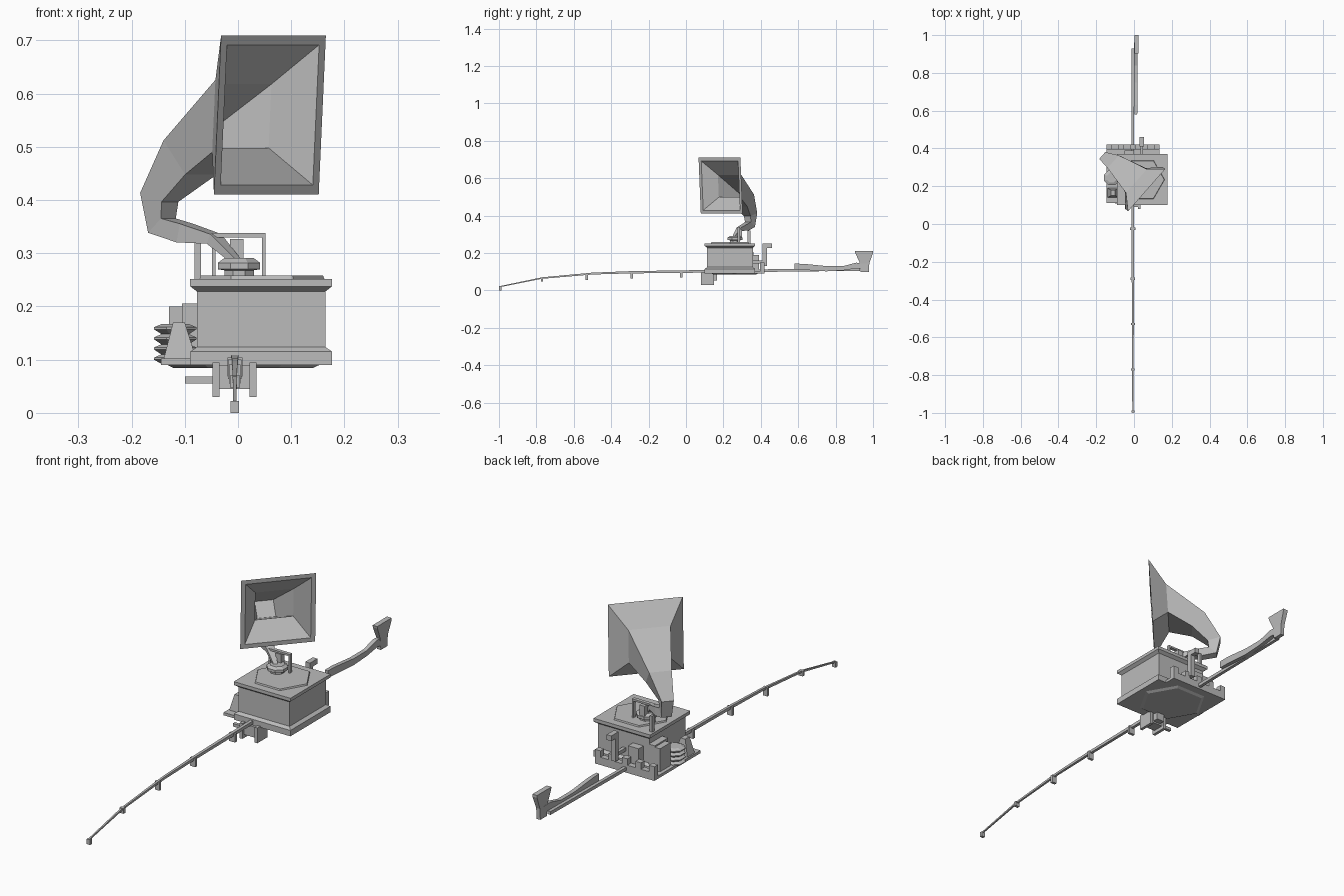
import bpy, bmesh, math
from mathutils import Vector

cube = bpy.data.objects.get("Cube")
if cube:
    bpy.data.objects.remove(cube, do_unlink=True)

grey = bpy.data.materials.new("plain grey")
grey.use_nodes = True
COLOUR = (0.5, 0.5, 0.5, 1)
grey.diffuse_color = COLOUR
grey.node_tree.nodes["Principled BSDF"].inputs["Base Color"].default_value = COLOUR


def loft(name, rings):
    """Skin a closed solid over rings that share one vertex count."""
    bm = bmesh.new()
    loops = [[bm.verts.new(p) for p in ring] for ring in rings]
    n = len(loops[0])
    for a, b in zip(loops, loops[1:]):
        for i in range(n):
            j = (i + 1) % n
            bm.faces.new((a[i], a[j], b[j], b[i]))
    bm.faces.new(loops[0][::-1])
    bm.faces.new(loops[-1])
    bmesh.ops.recalc_face_normals(bm, faces=bm.faces)
    mesh = bpy.data.meshes.new(name)
    bm.to_mesh(mesh)
    bm.free()
    mesh.materials.append(grey)
    obj = bpy.data.objects.new(name, mesh)
    bpy.context.collection.objects.link(obj)
    return obj


def rect(x, y, z, inset=0):
    (x0, x1), (y0, y1) = x, y
    i = inset
    return [(x0 + i, y0 + i, z), (x1 - i, y0 + i, z), (x1 - i, y1 - i, z), (x0 + i, y1 - i, z)]


def box(name, x, y, z):
    return loft(name, [rect(x, y, z[0]), rect(x, y, z[1])])


def turned(name, cx, cy, sides, profile, turn=0.0):
    """Upright faceted solid from (radius, z) pairs."""
    angles = [2 * math.pi * i / sides + turn for i in range(sides)]
    return loft(name, [[(cx + r * math.cos(a), cy + r * math.sin(a), z) for a in angles]
                       for r, z in profile])


def beam(name, cx, stations):
    """Bar running along y from (y, bottom, top, half width) stations."""
    return loft(name, [[(cx - w, y, a), (cx + w, y, a), (cx + w, y, b), (cx - w, y, b)]
                       for y, a, b, w in stations])


# Cabinet: plinth, body, lid as one stepped solid
CX, CY = (-0.09, 0.177), (0.1, 0.37)
steps = [(0.09, 0), (0.115, 0), (0.124, 0.013), (0.228, 0.013), (0.238, 0), (0.252, 0)]
loft("cabinet", [rect(CX, CY, z, i) for z, i in steps])
turned("top_plate", 0.045, 0.235, 6, [(0.118, 0.25), (0.115, 0.258)])

# Turntable and bracket
turned("turntable", 0.002, 0.262, 8,
       [(0.03, 0.256), (0.03, 0.268), (0.043, 0.27), (0.043, 0.282), (0.03, 0.291)], math.pi / 8)
box("spindle_block", (-0.015, 0.01), (0.275, 0.3), (0.28, 0.327))
for side, x in (("right", -0.049), ("left", 0.045)):
    box(side + "_bracket_post", (x, x + 0.007), (0.275, 0.29), (0.257, 0.338))
box("bracket_bar", (-0.049, 0.052), (0.275, 0.29), (0.33, 0.338))
box("lid_post", (-0.082, -0.07), (0.33, 0.345), (0.25, 0.32))

# Horn: inner skin, rim, outer skin and curling neck in one loft
SIDE = Vector((0.66, 0.75, 0)).normalized()
LEAN = Vector((0.045, -0.04, 1)).normalized()
path = [((0.06, 0.185, 0.56), 0.149, 0.15), ((0.01, 0.23, 0.558), 0.084, 0.068),
        ((-0.09, 0.312, 0.48), 0.045, 0.042), ((-0.148, 0.345, 0.405), 0.024, 0.028),
        ((-0.143, 0.342, 0.352), 0.021, 0.021), ((-0.1, 0.318, 0.338), 0.019, 0.018),
        ((-0.045, 0.285, 0.327), 0.016, 0.01), ((-0.004, 0.258, 0.286), 0.008, 0.006)]
centres = [Vector(p[0]) for p in path]


def horn_ring(i, shrink=0.0):
    c, (_, w, h) = centres[i], path[i]
    up = LEAN
    if i > 1:
        ahead = centres[min(i + 1, len(path) - 1)] - c
        tangent = (c - centres[i - 1]).normalized() + ahead.normalized()
        up = SIDE.cross(tangent).normalized()
    w, h = w - shrink, h - shrink
    return [c + SIDE * (a * w) + up * (b * h) for a, b in ((-1, -1), (1, -1), (1, 1), (-1, 1))]


loft("horn", [horn_ring(2, 0.008), horn_ring(1, 0.008), horn_ring(0, 0.018)]
     + [horn_ring(i) for i in range(len(path))])

# Under frame and rear battlement
FX, FY = (-0.145, 0.135), (0.11, 0.42)
box("under_frame", FX, FY, (0.09, 0.102))
turned("bottom_plate", 0.01, 0.26, 6, [(0.13, 0.084), (0.145, 0.091)])
box("rear_wall", FX, (0.395, 0.42), (0.09, 0.123))
for i in range(5):
    x = FX[0] + i * 0.0635
    box(f"rear_merlon_{i + 1}", (x, x + 0.026), (0.395, 0.42), (0.12, 0.15))
box("rear_block", (-0.05, 0.0), (0.355, 0.39), (0.1, 0.19))

# Crank at the back
box("crank_post", (0.03, 0.052), (0.41, 0.432), (0.13, 0.25))
box("crank_grip", (0.03, 0.052), (0.41, 0.46), (0.228, 0.25))
box("crank_axle", (0.034, 0.048), (0.35, 0.425), (0.145, 0.16))

# Side fittings
ridges = [(0.028, 0.092)]
for i in range(4):
    z = 0.092 + i * 0.019
    ridges += [(0.043, z + 0.008), (0.043, z + 0.012), (0.028, z + 0.018)]
turned("ridged_stack", -0.118, 0.245, 8, ridges, math.pi / 8)
box("side_block_outer", (-0.13, -0.105), (0.29, 0.36), (0.1, 0.2))
box("side_block_inner", (-0.105, -0.075), (0.27, 0.36), (0.1, 0.206))
loft("side_wedge", [rect((-0.14, -0.078), (0.14, 0.19), 0.1),
                    rect((-0.122, -0.1), (0.15, 0.18), 0.17)])

# Reel hanging under the front
for side, x in (("right", -0.048), ("left", 0.022)):
    box(side + "_reel_plate", (x, x + 0.013), (0.08, 0.15), (0.03, 0.095))
box("reel_core", (-0.036, 0.023), (0.09, 0.14), (0.045, 0.09))
box("reel_back", (-0.025, 0.012), (0.14, 0.165), (0.052, 0.092))
box("reel_handle", (-0.1, -0.04), (0.108, 0.122), (0.055, 0.068))

# Rod tapering forward, with line guides
ROD_X = -0.006
spine = [(-1.0, 0.019, 0.003), (-0.77, 0.066, 0.004), (-0.5, 0.09, 0.005),
         (-0.29, 0.097, 0.006), (0.1, 0.102, 0.007), (0.93, 0.112, 0.007)]
beam("rod", ROD_X, [(y, z - r, z + r, r) for y, z, r in spine])
for i, (y, z) in enumerate([(-0.993, 0.018), (-0.77, 0.066), (-0.53, 0.087),
                            (-0.29, 0.096), (-0.025, 0.1)]):
    w = 0.008 + 0.0015 * i
    drop = 0.018 if i < 2 else 0.032
    box(f"line_guide_{i + 1}", (ROD_X - w, ROD_X + w), (y - 0.006, y + 0.006),
        (z - drop, z + 0.004))

# Stock and flared butt
beam("stock", 0.01, [(0.58, 0.112, 0.143, 0.007), (0.63, 0.11, 0.142, 0.009),
                     (0.75, 0.102, 0.13, 0.009), (0.84, 0.107, 0.13, 0.009),
                     (0.91, 0.118, 0.148, 0.009), (0.96, 0.114, 0.146, 0.009)])
loft("butt", [rect((0.002, 0.02), (0.933, 0.978), 0.098),
              rect((0.002, 0.02), (0.93, 0.98), 0.145),
              rect((0.002, 0.024), (0.905, 1.0), 0.2),
              rect((0.002, 0.024), (0.903, 1.0), 0.21)])
